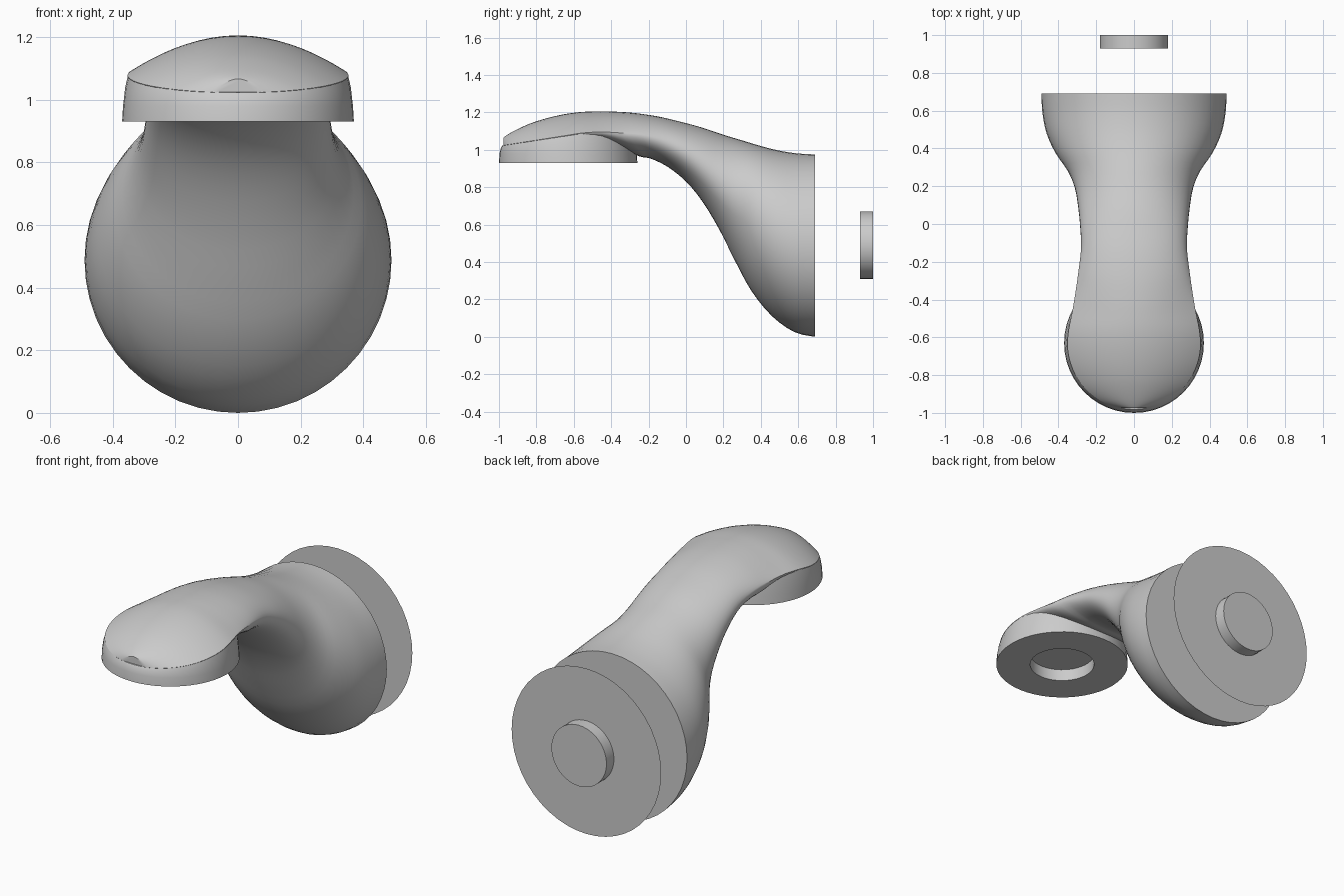
import bpy, bmesh, math

if "Cube" in bpy.data.objects:
    bpy.data.objects.remove(bpy.data.objects["Cube"])

SEG = 48
ANGLES = [2 * math.pi * i / SEG for i in range(SEG)]
CY = -.63  # outlet centre


def skin(name, rings, cap_start=True, cap_end=True, angle=35):
    """Bridge a list of equal-length closed rings into a mesh object."""
    bm = bmesh.new()
    loops = [[bm.verts.new(p) for p in ring] for ring in rings]
    for a, b in zip(loops, loops[1:]):
        for i in range(len(a)):
            j = (i + 1) % len(a)
            bm.faces.new((a[i], a[j], b[j], b[i]))
    if cap_start:
        bm.faces.new(loops[0])
    if cap_end:
        bm.faces.new(loops[-1])
    bmesh.ops.recalc_face_normals(bm, faces=bm.faces)
    mesh = bpy.data.meshes.new(name)
    bm.to_mesh(mesh)
    bm.free()
    obj = bpy.data.objects.new(name, mesh)
    bpy.context.collection.objects.link(obj)
    bpy.ops.object.select_all(action='DESELECT')
    obj.select_set(True)
    bpy.context.view_layer.objects.active = obj
    bpy.ops.object.shade_smooth_by_angle(angle=math.radians(angle))
    return obj


def catmull(rows, steps):
    """Smoothly resample rows of numbers."""
    out = []
    for i in range(len(rows) - 1):
        p = [rows[max(0, min(len(rows) - 1, i + k))] for k in (-1, 0, 1, 2)]
        for s in range(steps):
            t = s / steps
            out.append([0.5 * (2 * b + (c - a) * t + (2 * a - 5 * b + 4 * c - d) * t * t
                               + (3 * b - a - 3 * c + d) * t ** 3)
                        for a, b, c, d in zip(*p)])
    return out + [list(rows[-1])]


def rim_z(y):
    return 1.078 + .055 * (y - CY) / .35


# Spout body: sections (top y, top z, bottom y, bottom z, middle y, middle z, half width, arch power)
neck = [
    (.69, .975, .69, .0, .49, 1), (.60, .98, .58, .025, .485, 1),
    (.50, .995, .46, .11, .463, 1), (.40, 1.02, .35, .245, .415, 1),
    (.30, 1.05, .26, .41, .35, 1), (.20, 1.08, .18, .57, .313, 1),
    (.08, 1.12, .09, .72, .295, 1), (-.03, 1.15, .0, .83, .285, 1),
    (-.15, 1.178, -.10, .91, .28, 1.1), (-.28, 1.197, -.19, .953, .292, 1.35)]
sections = [(ty, tz, by, bz, (ty + by) / 2, (tz + bz) / 2, hw, p) for ty, tz, by, bz, hw, p in neck]
sections.append((-.39, 1.204, -.25, .965, -.35, 1.09, .308, 1.7))
sections.append((-.47, 1.205, -.42, 1.03, -.46, 1.095, .326, 2))
# The body runs on as the domed top of the outlet
for y, top in [(-.56, 1.202), (-.65, 1.19), (-.74, 1.17), (-.82, 1.145),
               (-.88, 1.12), (-.93, 1.095), (-.96, 1.077), (-.975, 1.066)]:
    chord = math.sqrt(.353 ** 2 - (y - CY) ** 2)
    sections.append((y, top, y, 1.02, y, rim_z(y), chord, 2))

rings = []
for ty, tz, by, bz, my, mz, hw, p in catmull(sections, 3):
    ring = []
    for a in ANGLES:
        c = math.cos(a)
        if c >= 0:
            w = c ** p
            y, z = my + (ty - my) * w, mz + (tz - mz) * w
        else:
            y, z = my - (by - my) * c, mz - (bz - mz) * c
        ring.append((hw * math.sin(a), y, z))
    rings.append(ring)
skin("spout_body", rings)


# Outlet rim with recessed underside; the body covers its top
def circle(r, z, tilt=0.0):
    return [(r * math.sin(a), CY + r * math.cos(a), z + tilt * r * math.cos(a) / .35) for a in ANGLES]


skin("outlet_rim", [circle(.18, 1.0), circle(.18, .93), circle(.37, .93), circle(.367, .98),
                    circle(.36, 1.04, .03), circle(.352, 1.075, .052), circle(.33, 1.078, .055)])


# Wall parts behind the body, facing along y
def wall_ring(r, y):
    return [(r * math.sin(a), y, .49 + r * math.cos(a)) for a in ANGLES]


skin("wall_plate", [wall_ring(.489, .93)], cap_end=False)
skin("inlet_stub", [wall_ring(.18, .93), wall_ring(.18, 1.0)])
